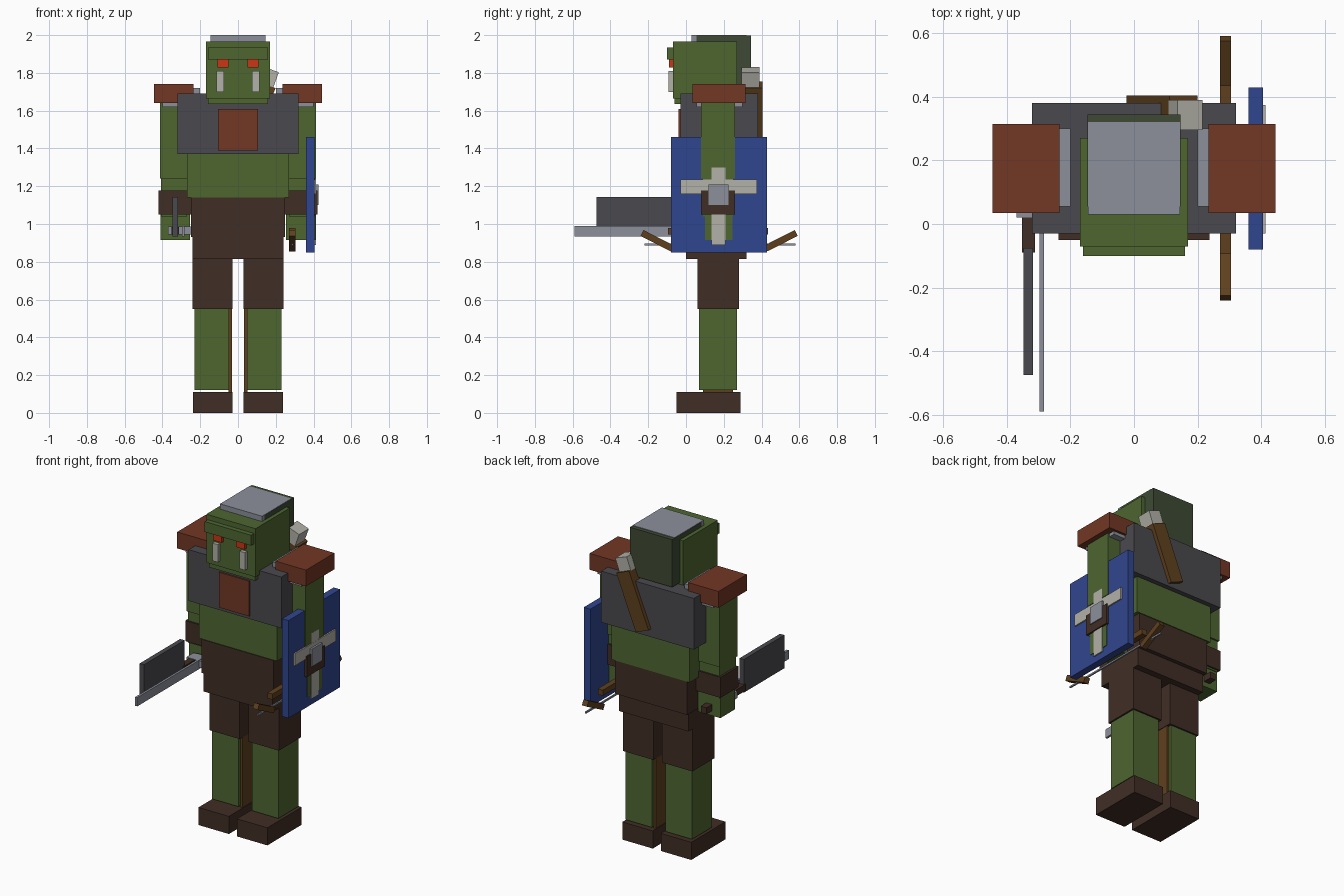
import bpy, math

cube = bpy.data.objects.get("Cube")
if cube:
    bpy.data.objects.remove(cube, do_unlink=True)


def material(name, hex_code):
    rgb = [int(hex_code[i:i + 2], 16) / 255 for i in (0, 2, 4)]
    lin = [c / 12.92 if c <= 0.04045 else ((c + 0.055) / 1.055) ** 2.4 for c in rgb]
    m = bpy.data.materials.new(name)
    m.use_nodes = True
    m.diffuse_color = (*lin, 1)
    m.node_tree.nodes["Principled BSDF"].inputs["Base Color"].default_value = (*lin, 1)
    return m


GREEN = material("green_skin", "4e6630")
HAIR = material("dark_green", "3e4a34")
BROWN = material("dark_leather", "402e25")
WOOD = material("brown_wood", "5f401e")
RUST = material("rust_red", "723724")
IRON = material("dark_iron", "4a494e")
STEEL = material("pale_steel", "8c909a")
BLUE = material("blue_paint", "30468f")
BONE = material("bone", "b2b1a8")
RED = material("red_eye", "cc3514")


def box(name, mat, x, y, z, rot=(0, 0, 0)):
    """Box from (min, max) ranges, turned about its own centre (degrees)."""
    bpy.ops.mesh.primitive_cube_add(
        size=1, location=[(a + b) / 2 for a, b in (x, y, z)],
        rotation=[math.radians(r) for r in rot])
    ob = bpy.context.object
    ob.name = name
    ob.scale = [b - a for a, b in (x, y, z)]
    ob.data.materials.append(mat)
    return ob


def pair(name, mat, x, y, z):
    """The same box on the left (+x) and the right (-x)."""
    box("left_" + name, mat, x, y, z)
    box("right_" + name, mat, (-x[1], -x[0]), y, z)


# Head
box("head", GREEN, (-.17, .17), (-.07, .27), (1.665, 1.967))
box("jaw", GREEN, (-.16, .16), (-.06, .26), (1.635, 1.67))
box("brow", GREEN, (-.16, .16), (-.1, -.05), (1.87, 1.935))
pair("eye", RED, (.05, .108), (-.09, -.06), (1.828, 1.87))
pair("tusk", BONE, (.075, .113), (-.092, -.06), (1.7, 1.81))
box("hair_back", HAIR, (-.146, .146), (.055, .345), (1.7, 1.997))
box("skull_plate", STEEL, (-.145, .145), (.03, .32), (1.96, 2.0))

# Body
box("torso", GREEN, (-.27, .27), (0, .35), (1.14, 1.6))
box("chest_armour", IRON, (-.32, .32), (-.03, .38), (1.37, 1.69))
box("chest_plate", RUST, (-.105, .105), (-.039, -.03), (1.39, 1.61))
box("belt", BROWN, (-.25, .25), (-.005, .345), (.93, 1.14))
box("hips", BROWN, (-.24, .24), (0, .32), (.815, .95))

# Arms
pair("upper_arm", GREEN, (.27, .412), (.08, .26), (1.24, 1.65))
pair("forearm", GREEN, (.27, .408), (.09, .25), (1.04, 1.3))
pair("bracer", BROWN, (.25, .42), (.08, .26), (1.05, 1.178))
pair("hand", GREEN, (.255, .409), (.1, .245), (.915, 1.05))
pair("shoulder_pad", RUST, (.235, .445), (.035, .315), (1.64, 1.742))
pair("shoulder_lining", STEEL, (.2, .4), (.055, .3), (1.62, 1.72))

# Legs
pair("thigh", BROWN, (.03, .24), (.06, .28), (.55, .84))
pair("shin", GREEN, (.047, .23), (.07, .27), (.12, .56))
pair("shin_strap", WOOD, (.033, .05), (.09, .25), (.1, .56))
pair("boot", BROWN, (.028, .238), (-.05, .288), (0, .11))

# Shield on the left arm
box("shield", BLUE, (.36, .405), (-.08, .43), (.85, 1.46))
box("shield_cross_upright", BONE, (.4, .413), (.135, .21), (.89, 1.3))
box("shield_cross_bar", BONE, (.4, .4135), (-.03, .375), (1.16, 1.235))
box("shield_boss", STEEL, (.4, .426), (.12, .225), (1.1, 1.21))

# Bow in the left hand
box("bow_grip", WOOD, (.27, .305), (-.095, .435), (.945, .98))
for name, mid, tilt in (("front", -.153, -27), ("back", .503, 27)):
    box("bow_limb_" + name, WOOD, (.27, .305), (mid - .09, mid + .09),
        (.894, .929), (tilt, 0, 0))
box("bow_string", STEEL, (.283, .292), (-.22, .58), (.886, .896))

# Cleaver in the right hand
box("cleaver_handle", BROWN, (-.352, -.312), (-.09, .3), (.945, .985))
box("cleaver_blade", IRON, (-.347, -.317), (-.475, -.075), (.935, 1.142))
box("cleaver_guard", STEEL, (-.37, -.25), (.02, .09), (.945, .987))
box("long_knife", STEEL, (-.297, -.283), (-.59, .1), (.935, .99))

# Scabbard slung across the back
box("scabbard", WOOD, (.04, .135), (.3, .404), (1.39, 1.75), (0, 22, 0))
box("scabbard_pommel", BONE, (.12, .204), (.295, .39), (1.735, 1.82), (0, 20, 0))
